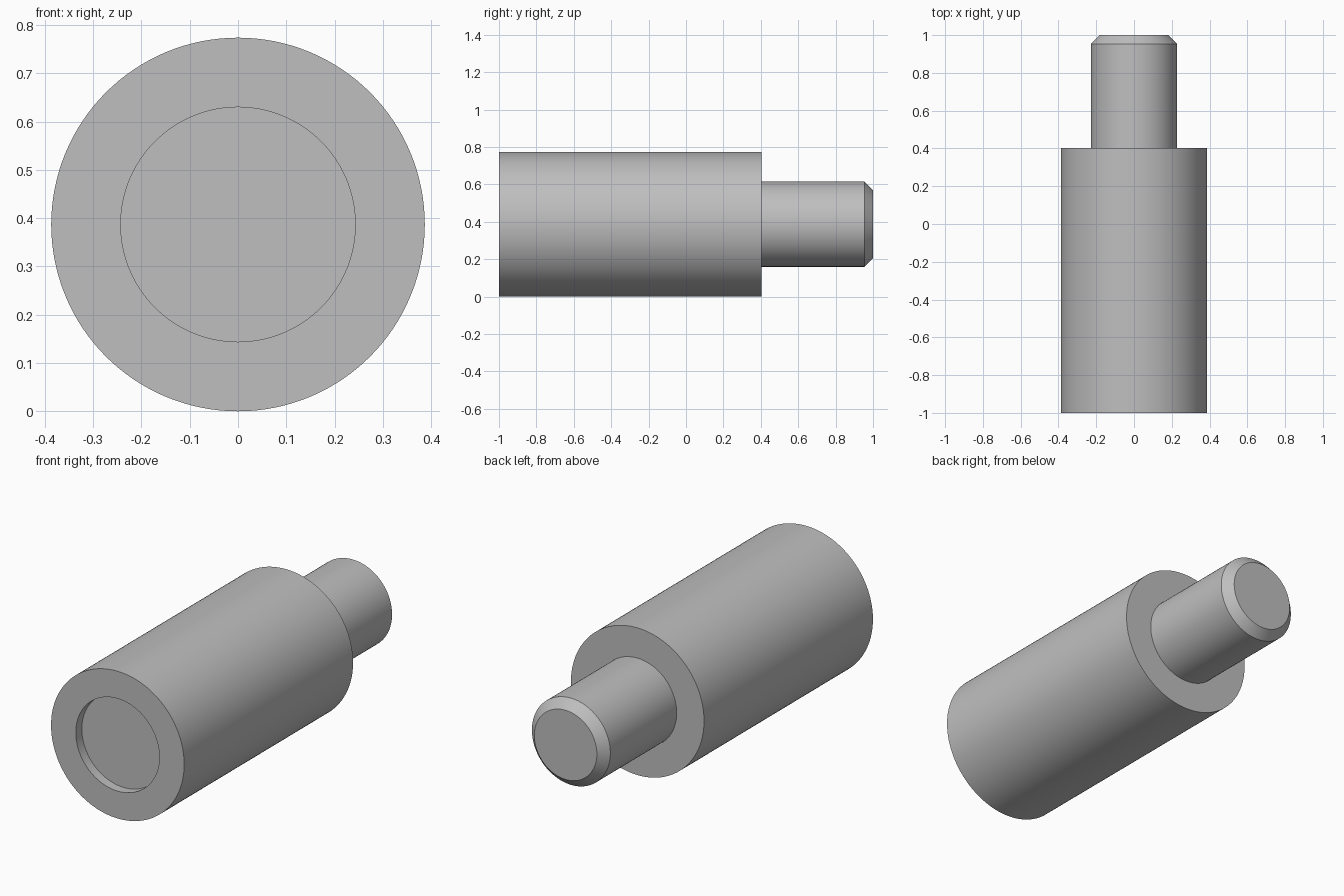
import bpy
import bmesh
import math
from mathutils import Matrix, Vector

cube = bpy.data.objects.get("Cube")
if cube:
    bpy.data.objects.remove(cube, do_unlink=True)

SEGMENTS = 128
BODY_R, RECESS_R, STUD_R = 0.387, 0.243, 0.228
SHOULDER_Y, CHAMFER, RECESS_DEPTH = 0.403, 0.046, 0.05

# Single grey material
grey = bpy.data.materials.new("plain grey")
grey.use_nodes = True
colour = (0.52, 0.52, 0.52, 1)
grey.diffuse_color = colour
grey.node_tree.nodes["Principled BSDF"].inputs["Base Color"].default_value = colour


def lathe(name, profile):
    """Revolve (radius, y) points around the long axis into a closed solid."""
    bm = bmesh.new()
    verts = [bm.verts.new((r, y, 0)) for r, y in profile]
    edges = [bm.edges.new(pair) for pair in zip(verts, verts[1:])]
    bmesh.ops.spin(bm, geom=verts + edges, cent=(0, 0, 0), axis=(0, 1, 0),
                   angle=math.tau, steps=SEGMENTS, use_duplicate=False)
    bmesh.ops.remove_doubles(bm, verts=bm.verts, dist=1e-5)
    bmesh.ops.recalc_face_normals(bm, faces=bm.faces)
    bmesh.ops.transform(bm, verts=bm.verts,
                        matrix=Matrix.Translation(Vector((0, 0, BODY_R))))
    mesh = bpy.data.meshes.new(name)
    bm.to_mesh(mesh)
    bm.free()
    mesh.materials.append(grey)
    obj = bpy.data.objects.new(name, mesh)
    bpy.context.collection.objects.link(obj)
    bpy.ops.object.select_all(action="DESELECT")
    obj.select_set(True)
    bpy.context.view_layer.objects.active = obj
    bpy.ops.object.shade_smooth_by_angle(angle=math.radians(30))
    return obj


# Recessed front, thick body, shoulder and chamfered stud in one solid
lathe("stepped_pin", [
    (0, -1 + RECESS_DEPTH),
    (RECESS_R, -1 + RECESS_DEPTH),
    (RECESS_R, -1),
    (BODY_R, -1),
    (BODY_R, SHOULDER_Y),
    (STUD_R, SHOULDER_Y),
    (STUD_R, 1 - CHAMFER),
    (STUD_R - CHAMFER, 1),
    (0, 1),
])
